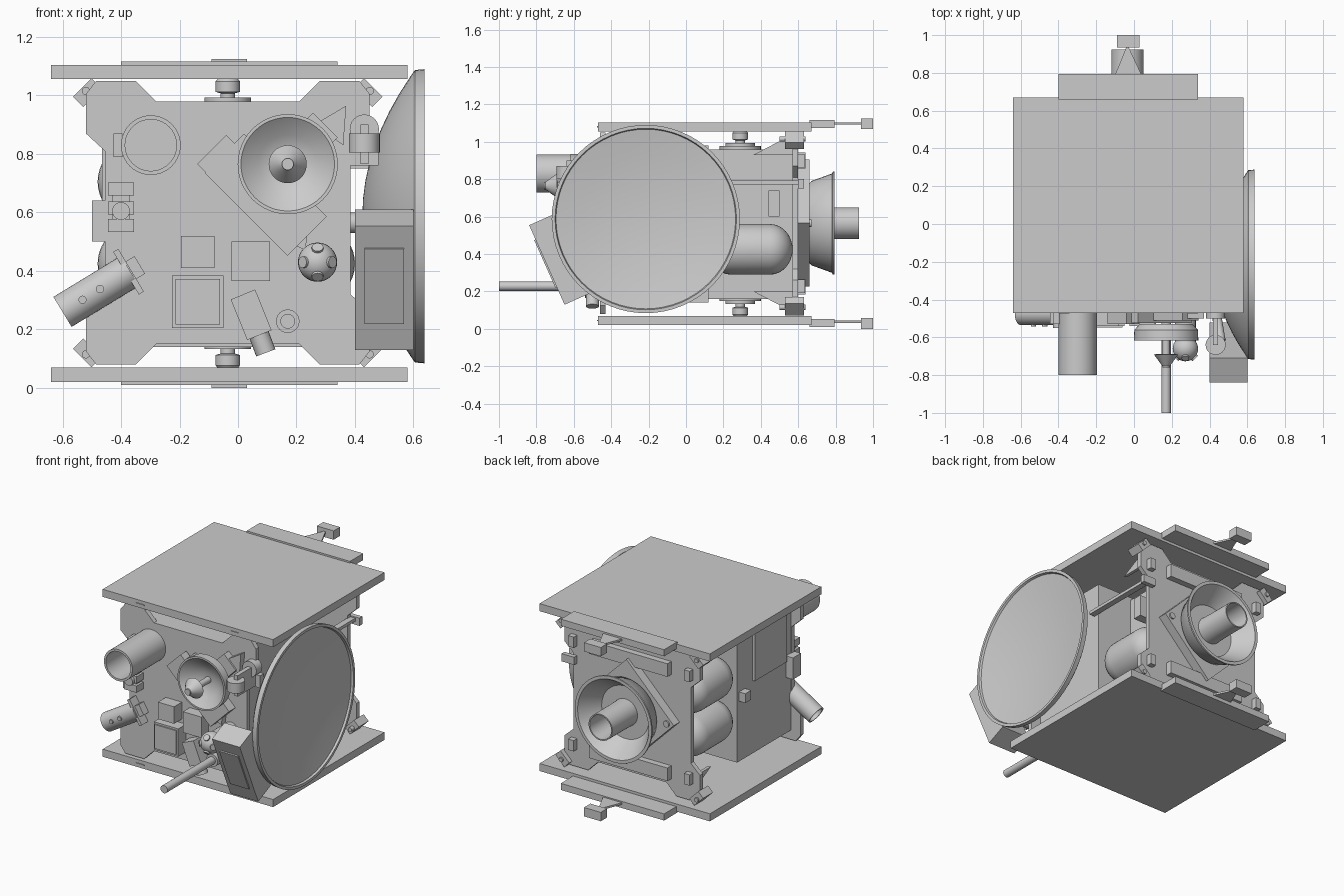
import bpy, bmesh, math
from mathutils import Vector, Matrix

cube = bpy.data.objects.get("Cube")
if cube:
    bpy.data.objects.remove(cube, do_unlink=True)

grey = bpy.data.materials.new("plain_grey")
grey.use_nodes = True
grey.diffuse_color = (0.6, 0.6, 0.6, 1)
grey.node_tree.nodes["Principled BSDF"].inputs["Base Color"].default_value = (0.6, 0.6, 0.6, 1)

CX, CZ = -0.035, 0.565      # body axis
FRONT, BACK = -0.46, 0.6    # outer faces of the end panels


def finish(name, bm, smooth=False):
    bmesh.ops.recalc_face_normals(bm, faces=bm.faces)
    mesh = bpy.data.meshes.new(name)
    bm.to_mesh(mesh)
    bm.free()
    mesh.materials.append(grey)
    ob = bpy.data.objects.new(name, mesh)
    bpy.context.collection.objects.link(ob)
    if smooth:
        bpy.ops.object.select_all(action='DESELECT')
        ob.select_set(True)
        bpy.context.view_layer.objects.active = ob
        bpy.ops.object.shade_smooth_by_angle(angle=math.radians(35))
    return ob


def block(name, centre, size, turn=0, axis='Y'):
    bm = bmesh.new()
    m = Matrix.Translation(centre) @ Matrix.Rotation(math.radians(turn), 4, axis)
    bmesh.ops.create_cube(bm, size=1, matrix=m @ Matrix.Diagonal((*size, 1)))
    return finish(name, bm)


def box(name, x, y, z):
    spans = (x, y, z)
    return block(name, [sum(s) / 2 for s in spans], [abs(s[1] - s[0]) for s in spans])


def lathe(name, origin, direction, profile, steps=40):
    """Spin (radius, distance) points round an axis."""
    bm = bmesh.new()
    vs = [bm.verts.new((r, 0, h)) for r, h in profile]
    edges = [bm.edges.new(p) for p in zip(vs, vs[1:])]
    bmesh.ops.spin(bm, geom=vs + edges, cent=(0, 0, 0), axis=(0, 0, 1),
                   angle=math.tau, steps=steps)
    bmesh.ops.remove_doubles(bm, verts=bm.verts, dist=0.0002)
    q = Vector(direction).to_track_quat('Z', 'Y').to_matrix().to_4x4()
    bm.transform(Matrix.Translation(origin) @ q)
    return finish(name, bm, True)


def rod(name, a, b, r, steps=24):
    d = Vector(b) - Vector(a)
    return lathe(name, a, d, [(0, 0), (r, 0), (r, d.length), (0, d.length)], steps)


def prism(name, points, sweep):
    """Extrude a flat outline along a vector."""
    bm = bmesh.new()
    face = bm.faces.new([bm.verts.new(p) for p in points])
    new = bmesh.ops.extrude_face_region(bm, geom=[face])["geom"]
    bmesh.ops.translate(bm, vec=sweep, verts=[v for v in new if isinstance(v, bmesh.types.BMVert)])
    return finish(name, bm)


# Body: enclosed front bay, open rear bay with a central core
box("front_bay", (-0.45, 0.38), (-0.44, 0.12), (0.14, 0.98))
box("rear_core", (-0.2, 0.13), (0.1, 0.58), (0.16, 0.96))

# End panels with flared, clipped corner tabs
quarter = [(0.245, 0.415), (0.315, 0.485), (0.45, 0.485), (0.485, 0.44), (0.485, 0.305), (0.42, 0.245)]
outline = []
for sx, sz in ((1, 1), (1, -1), (-1, -1), (-1, 1)):
    part = [(CX + sx * x, CZ + sz * z) for x, z in quarter]
    outline += part if sx == sz else part[::-1]
for name, y in (("front_panel", FRONT), ("back_panel", BACK - 0.03)):
    prism(name, [(x, y, z) for x, z in outline], (0, 0.03, 0))

# Folded wing panels, hinges and tips, above and below
for side, s in (("upper", 1), ("lower", -1)):
    def zs(a, b):
        return (CZ - 0.0025 + s * a, CZ - 0.0025 + s * b)
    box(side + "_wing", (-0.64, 0.58), (-0.47, 0.67), zs(0.493, 0.542))
    box(side + "_outer_wing", (-0.4, 0.34), (0.66, 0.795), zs(0.51, 0.553))
    z0 = zs(0.53, 0.53)[0]
    prism(side + "_wing_yoke", [(-0.1, 0.79, z0), (0.04, 0.79, z0), (CX, 0.95, z0)], (0, 0, 0.012))
    box(side + "_wing_tip", (-0.09, 0.03), (0.935, 1), zs(0.505, 0.5625))
    for x in (-0.37, 0.31):
        box(side + "_wing_latch", (x - 0.028, x + 0.028), (-0.475, -0.46), zs(0.515, 0.521))
    z = zs(0.39, 0.5)
    lathe(side + "_wing_drive", (CX, 0.29, z[0]), (0, 0, s),
          [(0, 0), (0.11, 0), (0.11, 0.025), (0.08, 0.025), (0.08, 0.04), (0.025, 0.04),
           (0.025, 0.055), (0.042, 0.06), (0.042, 0.095), (0.03, 0.11), (0, 0.11)])
    box(side + "_back_bar", (CX - 0.28, CX + 0.28), (BACK, 0.64), zs(0.295, 0.38))
    for t in (1, -1):
        x = CX + t * 0.485
        block("corner_latch", (x - t * 0.005, 0.58, CZ + s * 0.445), (0.09, 0.1, 0.05), 45 * s * t)
        rod("corner_pin", (x, 0.5, CZ + s * 0.45), (x, 0.64, CZ + s * 0.45), 0.014)
        prism("corner_gusset", [(x - t * 0.09, y, CZ + s * h) for y, h in
              ((0.36, 0.365), (0.58, 0.48), (0.58, 0.365))], (0.02, 0, 0))
        box("back_clip", (x - t * 0.07 - 0.02, x - t * 0.07 + 0.02), (BACK, 0.635), zs(0.3, 0.37))

# Propellant tanks
dome = [(0.135 * math.sin(a), 0.12 * (1 - math.cos(a))) for a in [i * math.pi / 16 for i in range(9)]]
tank = dome + [(r, 0.45 - h) for r, h in reversed(dome)]
for x, z in ((-0.345, 0.425), (-0.345, 0.705), (0.265, 0.425)):
    lathe("tank", (x, 0.12, z), (0, 1, 0), tank)

# Side equipment
box("side_cover", (-0.465, -0.44), (-0.37, -0.04), (0.61, 0.98))
box("side_box", (-0.5, -0.44), (-0.46, -0.38), (0.5, 0.64))
box("side_sensor", (-0.495, -0.44), (0.04, 0.1), (0.53, 0.59))
box("rear_sensor", (0.28, 0.37), (0.44, 0.5), (0.6, 0.74))
box("dish_arm", (0.38, 0.42), (0.08, 0.63), (0.772, 0.792))
box("dish_arm_end", (0.36, 0.45), (0.6, 0.63), (0.75, 0.8))

# Main engine: diamond plate, flared ring and straight inner nozzle
block("engine_plate", (CX, 0.63, CZ), (0.48, 0.06, 0.48), 45)
lathe("engine_bell", (CX, 0.65, CZ), (0, 1, 0),
      [(0.2, 0), (0.225, 0.02), (0.265, 0.13), (0.275, 0.135), (0.275, 0.145),
       (0.255, 0.145), (0.19, 0.05), (0.17, 0.02), (0.08, 0.02)], 48)
lathe("engine_nozzle", (CX, 0.64, CZ), (0, 1, 0),
      [(0.088, 0), (0.085, 0.12), (0.085, 0.285), (0.077, 0.285), (0.07, 0.06), (0, 0.05)])
for t in (1, -1):
    rod("engine_bolt", (CX + t * 0.29, 0.65, CZ), (CX + t * 0.29, 0.67, CZ), 0.02)

# Large dish facing sideways
bowl = [(r, 0.18 * (r / 0.5) ** 2) for r in [i * 0.06 for i in range(9)]]
face = [(r, 0.155 + 0.045 * (r / 0.48) ** 2) for r in [0.48, 0.36, 0.24, 0.12, 0]]
lathe("large_dish", (0.425, -0.215, 0.587), (1, 0, 0),
      bowl + [(0.5, 0.18), (0.503, 0.213), (0.485, 0.213)] + face, 64)
rod("dish_mount", (0.36, -0.215, 0.565), (0.44, -0.215, 0.565), 0.035)

# Tilted box beside the dish, with a raised lid
c, tilt = Vector((0.5, -0.68, 0.37)), math.radians(24)
block("tilted_box", c, (0.2, 0.14, 0.465), 24, 'X')
normal = Vector((0, -math.cos(tilt), -math.sin(tilt)))
block("tilted_box_lid", c + normal * 0.073 + Vector((0, 0, 0.01)), (0.135, 0.018, 0.28), 24, 'X')
rod("tilted_box_strut", (0.43, -0.44, 0.32), (0.46, -0.62, 0.4), 0.025)

# Hinge bracket next to the dish
box("bracket_stem", (0.418, 0.446), (-0.64, -0.44), (0.765, 0.9))
rod("bracket_disc", (0.432, -0.64, 0.805), (0.432, -0.64, 0.87), 0.053)
rod("bracket_base", (0.432, -0.5, 0.885), (0.432, -0.44, 0.885), 0.05)
box("bracket_beam", (0.34, 0.48), (-0.46, -0.42), (0.76, 0.84))

# Small front dish, feed horn and diagonal mount
block("small_dish_mount", (0.095, -0.49, 0.66), (0.4, 0.07, 0.19), 45)
block("small_dish_mount_end", (-0.055, -0.5, 0.78), (0.1, 0.06, 0.14), 45)
block("small_dish_crossbar", (0.2, -0.485, 0.8), (0.28, 0.05, 0.12), -45)
prism("small_dish_fin", [(0.26, -0.5, 0.9), (0.37, -0.5, 0.965), (0.36, -0.5, 0.83)], (0, 0.04, 0))
prism("lower_dish_fin", [(0.13, -0.5, 0.52), (0.23, -0.5, 0.47), (0.25, -0.5, 0.62)], (0, 0.04, 0))
lathe("small_dish", (0.17, -0.53, 0.765), (0, -1, 0),
      [(0, 0), (0.14, 0), (0.168, 0.03), (0.171, 0.088), (0.16, 0.088), (0.1, 0.04), (0.05, 0.02), (0, 0.015)], 48)
lathe("feed_horn", (0.17, -0.53, 0.765), (0, -1, 0),
      [(0.02, 0), (0.02, 0.158), (0.065, 0.16), (0.02, 0.222), (0.02, 0.23), (0, 0.23)])

# Large front telescope tube, open at the end
lathe("telescope", (-0.298, FRONT, 0.83), (0, -1, 0),
      [(0, 0), (0.102, 0), (0.102, 0.34), (0.088, 0.34), (0.088, 0.06), (0, 0.06)])
box("telescope_tab", (-0.425, -0.395), (-0.53, FRONT), (0.79, 0.87))

# Front instrument boxes
box("upper_box", (-0.195, -0.08), (-0.54, FRONT), (0.41, 0.52))
box("middle_box", (-0.023, 0.11), (-0.53, FRONT), (0.365, 0.5))
box("lower_box", (-0.225, -0.05), (-0.54, FRONT), (0.205, 0.385))
box("lower_box_lid", (-0.213, -0.062), (-0.548, -0.53), (0.217, 0.373))
block("camera_body", (0.045, -0.5, 0.25), (0.09, 0.08, 0.15), -22)
rod("camera_lens", (0.065, -0.5, 0.2), (0.095, -0.5, 0.12), 0.035)

# Long boom tube
lathe("boom_socket", (0.17, FRONT, 0.228), (0, -1, 0), [(0, 0), (0.04, 0), (0.04, 0.05), (0, 0.05)])
rod("boom", (0.17, FRONT, 0.228), (0.17, -1, 0.228), 0.025)

# Ball sensor with knobs
ball = Vector((0.272, -0.66, 0.43))
rod("ball_stem", (ball.x, FRONT, ball.z), ball, 0.055)
arc = [math.pi * i / 16 for i in range(17)]
lathe("ball", ball, (0, -1, 0), [(0.067 * math.sin(a), -0.067 * math.cos(a)) for a in arc], 32)
for d in ((1, 0), (-1, 0), (0, 1), (0, -1)):
    v = Vector((d[0], -1, d[1])).normalized()
    rod("ball_knob", ball + v * 0.05, ball + v * 0.073, 0.02, 12)

# Stacked sensor on the side edge
for z in (0.555, 0.615, 0.68):
    box("stack_block", (-0.445, -0.355), (-0.53, FRONT), (z - 0.022, z + 0.022))
box("stack_spine", (-0.43, -0.37), (-0.51, FRONT), (0.535, 0.7))
rod("stack_eye", (-0.4, FRONT, 0.605), (-0.4, -0.55, 0.605), 0.03)

# Slanted tube with collar and studs
a, b = Vector((-0.6, -0.475, 0.26)), Vector((-0.37, -0.475, 0.4))
u = (b - a).normalized()
lathe("slanted_tube", a, u, [(0, 0.1), (0.05, 0.1), (0.05, 0), (0.06, 0), (0.06, 0.27), (0, 0.27)])
block("slanted_collar", b - u * 0.005, (0.02, 0.1, 0.17), -31)
block("slanted_clamp", b + u * 0.02, (0.04, 0.07, 0.07), -31)
for t in (0.08, 0.15):
    p = a + u * t
    rod("tube_stud", p, p - Vector((0, 0.068, 0)), 0.014, 12)
